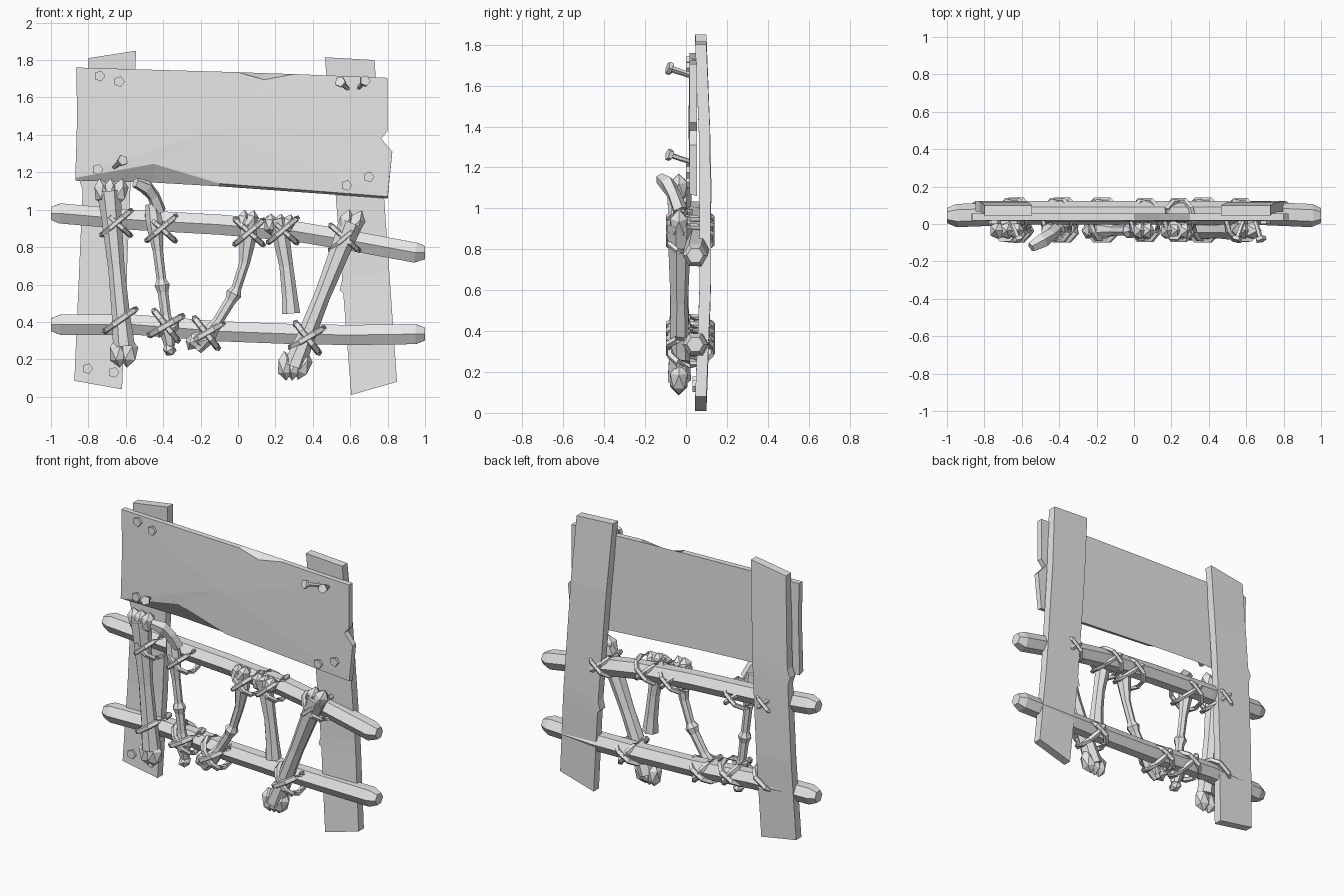
import bpy, bmesh, math
from mathutils import Vector, Matrix

cube = bpy.data.objects.get("Cube")
if cube:
    bpy.data.objects.remove(cube, do_unlink=True)

tone = (0.8, 0.8, 0.8, 1)
grey = bpy.data.materials.new("plain grey")
grey.use_nodes = True
grey.diffuse_color = tone
grey.node_tree.nodes["Principled BSDF"].inputs["Base Color"].default_value = tone


def finish(name, bm):
    bmesh.ops.recalc_face_normals(bm, faces=bm.faces[:])
    mesh = bpy.data.meshes.new(name)
    bm.to_mesh(mesh)
    bm.free()
    mesh.materials.append(grey)
    bpy.context.collection.objects.link(bpy.data.objects.new(name, mesh))


def loft(bm, rings, closed=False):
    """Skin a list of point rings, capping the ends unless closed."""
    rows = [[bm.verts.new(point) for point in ring] for ring in rings]
    pairs = list(zip(rows, rows[1:]))
    if closed:
        pairs.append((rows[-1], rows[0]))
    else:
        bm.faces.new(rows[0])
        bm.faces.new(rows[-1])
    for lower, upper in pairs:
        for i in range(len(lower)):
            bm.faces.new((lower[i - 1], lower[i], upper[i], upper[i - 1]))


def tube(bm, points, radii, sides=6, closed=False):
    """Sweep a regular polygon along the points."""
    points = [Vector(point) for point in points]
    rings, last = [], len(points) - 1
    for i, point in enumerate(points):
        ahead = points[(i + 1) % len(points)] if closed else points[min(i + 1, last)]
        behind = points[i - 1] if closed else points[max(i - 1, 0)]
        along = (ahead - behind).normalized()
        guide = Vector((0, 1, 0)) if abs(along.y) < 0.9 else Vector((1, 0, 0))
        across = along.cross(guide).normalized()
        depth = across.cross(along)
        turns = [k * math.tau / sides for k in range(sides)]
        rings.append([point + (across * math.sin(a) + depth * math.cos(a)) * radii[i] for a in turns])
    loft(bm, rings, closed)


def post(name, bottom, top, notch, inward):
    """Bowed plank between two edges, with a nick in its inner edge."""
    bm = bmesh.new()
    rings = []
    for t in sorted((0, .3, .75, 1, notch - .03, notch, notch + .03)):
        left, right = (Vector(b).lerp(Vector(e), t) for b, e in zip(bottom, top))
        if t == notch:
            (left if inward < 0 else right).x += inward * .018
        y = .045 + .025 * math.sin(math.pi * t)
        back = y + .055
        rings.append([(left.x, y, left.y), (right.x, y, right.y), (right.x, back, right.y), (left.x, back, left.y)])
    loft(bm, rings)
    finish(name, bm)


# Upright planks
post("right_post", [(-.875, .085), (-.62, .04)], [(-.8, 1.81), (-.545, 1.85)], .62, -inward if (inward := 1) < 0 else -1)
post("left_post", [(.605, .01), (.85, .08)], [(.465, 1.815), (.73, 1.8)], .31, -1)

# Sign board: outline x, z, then how far the front edge is chipped
outline = [(-.865, 1.76, 0), (0, 1.735, 0), (.14, 1.73, -.035), (.3, 1.725, 0), (.8, 1.705, 0), (.8, 1.42, 0),
           (.765, 1.38, 0), (.825, 1.31, 0), (.8, 1.06, .01), (-.1, 1.125, .015), (-.45, 1.145, .1),
           (-.87, 1.155, .015), (-.86, 1.5, 0)]
bm = bmesh.new()
loft(bm, [[(x, .055, z) for x, z, chip in outline], [(x, .018, z + chip) for x, z, chip in outline]])
bm.faces.ensure_lookup_table()
centre = bmesh.ops.poke(bm, faces=[bm.faces[1]])["verts"][0]
centre.co = (-.15, .012, 1.42)
finish("sign_board", bm)


def rail(name, heights):
    """Hexagonal pole with tapered ends, through evenly spread heights."""
    bm = bmesh.new()
    spots = [-1, -.95, -.55, -.1, .3, .6, .95, 1]
    heights = [heights[0], *heights, heights[-1]]
    path = [(x, .06 if abs(x) < .7 else .045, z) for x, z in zip(spots, heights)]
    tube(bm, path, [.04 if abs(x) == 1 else .062 for x in spots])
    finish(name, bm)


rail("upper_rail", [.98, .945, .92, .885, .835, .77])
rail("lower_rail", [.385, .385, .35, .335, .33, .335])


def fan(bm, x, z, lean, count, width, height):
    """Row of faceted lobes spread across the end of a bone."""
    for k in range(count):
        side = k - (count - 1) / 2
        place = Matrix.Translation((x + side * width, -.035, z))
        turn = Matrix.Rotation(math.radians(lean + side * 12), 4, 'Y')
        scale = Matrix.Diagonal((width, .05, height, 1))
        bmesh.ops.create_icosphere(bm, subdivisions=1, radius=1, matrix=place @ turn @ scale)


def bone(name, top, bottom, radius, profile, bow, fans):
    """Shaft with a profile of (position, thickness), bowed sideways."""
    bm = bmesh.new()
    path = []
    for t, size in profile:
        spot = Vector(top).lerp(Vector(bottom), t)
        path.append((spot.x + bow * math.sin(math.pi * t), -.035, spot.y))
    tube(bm, path, [radius * size for t, size in profile], 7)
    for lobes in fans:
        fan(bm, *lobes)
    finish(name, bm)


# Bones: plain shafts flare at both ends, jointed ones also swell midway
plain = [(0, 1.3), (.2, 1.1), (.5, .9), (.8, 1), (1, 1.2)]
jointed = [(0, 1.2), (.13, 1.5), (.33, .9), (.53, .85), (.57, 1.35), (.62, .95), (.78, .9), (.9, 1.5), (1, .9)]
bone("thick_bone", (-.69, 1.1), (-.61, .27), .05, plain, 0,
     [(-.68, 1.095, 0, 3, .047, .075), (-.613, .235, 0, 2, .055, .08)])
bone("slanted_bone", (.605, .93), (.3, .16), .05, plain, 0,
     [(.6, .92, 20, 2, .05, .085), (.3, .165, 8, 3, .047, .08)])
bone("broken_bone", (.21, .95), (.283, .445), .042, plain, .012, [(.22, .92, 10, 3, .043, .06)])
bone("jointed_bone", (-.46, 1.03), (-.365, .27), .031, jointed, 0,
     [(-.365, .25, 30, 1, .038, .035), (-.375, .365, 40, 2, .035, .06)])
bone("foot_bone", (.06, .95), (-.22, .25), .032, jointed, .08,
     [(.05, .94, 10, 2, .04, .06), (-.21, .3, 40, 2, .045, .06)])

# Curved claw leaning forward from the jointed bone
bm = bmesh.new()
tube(bm, [(-.42, -.03, .99), (-.45, -.06, 1.07), (-.49, -.09, 1.12), (-.55, -.125, 1.145)], [.038, .035, .04, .028], 5)
finish("claw", bm)


def binding(name, x, z, slants, thick):
    """Rope loops slanting around a bone and its rail."""
    bm = bmesh.new()
    for slant in slants:
        reach = Vector((math.cos(math.radians(slant)), 0, math.sin(math.radians(slant)))) * .1
        depth = Vector((0, .106 + slant / 9999, 0))
        loop = []
        for step in range(10):
            angle = step * math.tau / 10
            swing = math.copysign(abs(math.cos(angle)) ** .7, math.cos(angle))
            loop.append(Vector((x, .02, z)) + reach * swing + depth * math.sin(angle))
        tube(bm, loop, [thick] * len(loop), 5, closed=True)
    finish(name, bm)


# Rope bindings along each rail
for k, (x, z) in enumerate([(-.65, .93), (-.41, .9), (.06, .88), (.24, .89), (.57, .85)]):
    binding(f"upper_binding_{k}", x, z, (40, -42), .016)
binding("lower_binding_single", -.63, .41, [35], .018)
for k, (x, z) in enumerate([(-.385, .38), (-.17, .34), (.37, .315)]):
    binding(f"lower_binding_{k}", x, z, (30, -52), .019)


def nail(name, head, foot):
    """Five-sided head on a thin shank."""
    bm = bmesh.new()
    head, foot = Vector(head), Vector(foot)
    step = (foot - head).normalized() * .02
    tube(bm, [head, head + step], [.03, .03], 5)
    tube(bm, [head + step / 2, foot], [.014, .012], 5)
    finish(name, bm)


# Driven nails in the sign and post, then loose ones sticking out
driven = [(-.74, 1.715), (-.635, 1.685), (-.75, 1.215), (.58, 1.13), (.7, 1.175), (-.805, .15), (-.665, .13)]
for k, (x, z) in enumerate(driven):
    y = 0 if z > 1 else .033
    nail(f"driven_nail_{k}", (x, y, z), (x, y + .05, z))
for k, (x, z, lean) in enumerate([(.545, 1.685, .045), (.68, 1.69, -.035), (-.615, 1.265, -.05)]):
    nail(f"loose_nail_{k}", (x, -.09, z), (x + lean, .03, z - .04))
